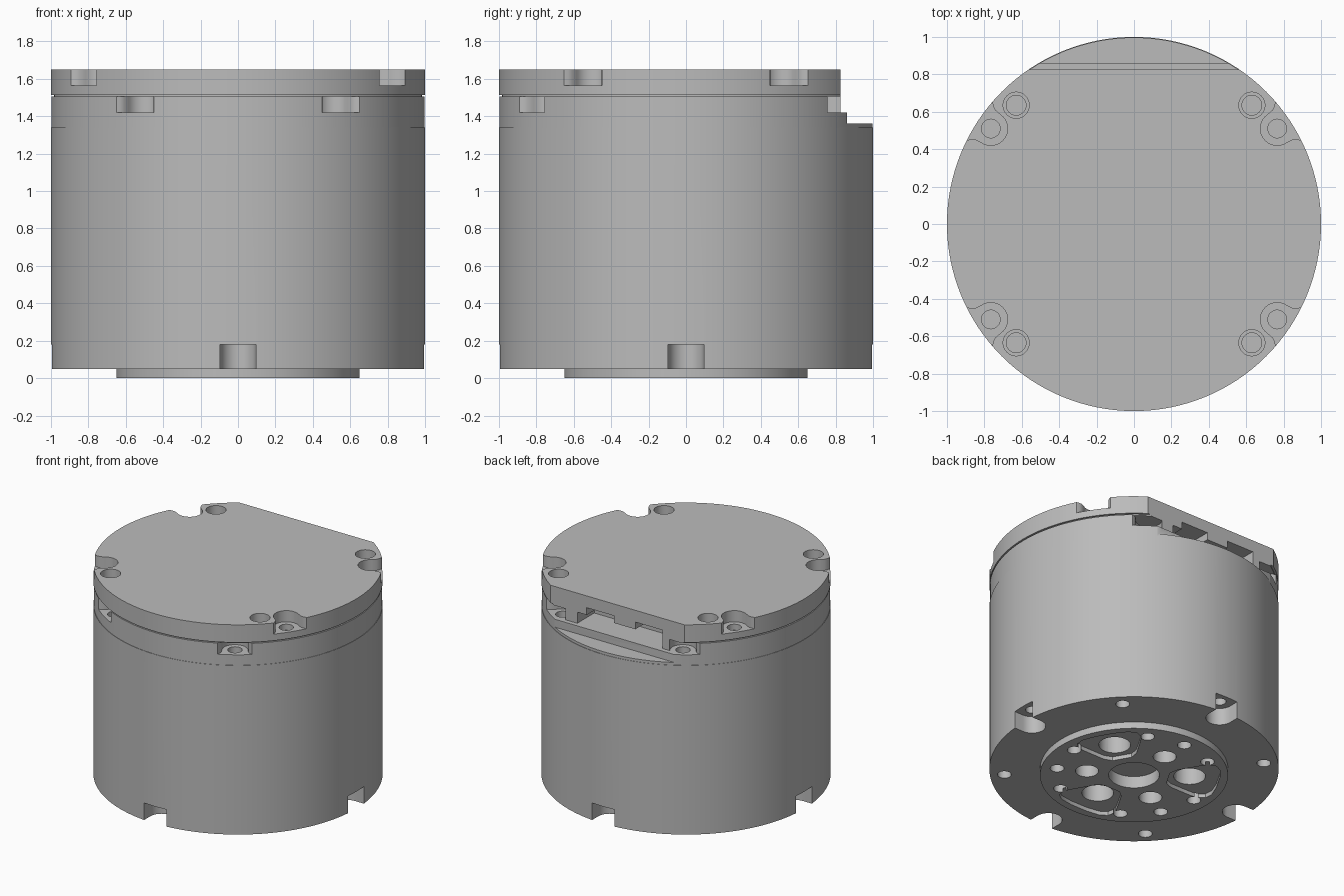
import bpy, bmesh
from math import cos, sin, pi, radians, atan2, hypot

if "Cube" in bpy.data.objects:
    bpy.data.objects.remove(bpy.data.objects["Cube"], do_unlink=True)

grey = bpy.data.materials.new("satin grey")
grey.use_nodes = True
colour = (0.5, 0.5, 0.5, 1)
grey.diffuse_color = colour
grey.node_tree.nodes["Principled BSDF"].inputs["Base Color"].default_value = colour


def prism(name, points, z0, z1, angle=0):
    """Extrude an outline upwards, turned by an angle in degrees."""
    a = radians(angle)
    bm = bmesh.new()
    ring = [bm.verts.new((u * cos(a) - v * sin(a), u * sin(a) + v * cos(a), z0)) for u, v in points]
    face = bm.faces.new(ring)
    new = bmesh.ops.extrude_face_region(bm, geom=[face])["geom"]
    bmesh.ops.translate(bm, vec=(0, 0, z1 - z0), verts=[g for g in new if isinstance(g, bmesh.types.BMVert)])
    bmesh.ops.recalc_face_normals(bm, faces=bm.faces)
    mesh = bpy.data.meshes.new(name)
    bm.to_mesh(mesh)
    bm.free()
    mesh.materials.append(grey)
    obj = bpy.data.objects.new(name, mesh)
    bpy.context.collection.objects.link(obj)
    return obj


def circle(r, u=0, v=0, n=32):
    return [(u + r * cos(2 * pi * i / n), v + r * sin(2 * pi * i / n)) for i in range(n)]


def cut(target, points, z0, z1, angle=0, operation="DIFFERENCE"):
    """Cut (or add) a prism and apply it at once."""
    tool = prism("cutter", points, z0, z1, angle)
    tool.hide_render = True
    mod = target.modifiers.new("cut", "BOOLEAN")
    mod.operation, mod.solver, mod.object = operation, "EXACT", tool
    bpy.context.view_layer.objects.active = target
    bpy.ops.object.modifier_apply(modifier=mod.name)
    bpy.data.objects.remove(tool, do_unlink=True)


def box(x0, x1, y0, y1):
    return [(x0, y0), (x1, y0), (x1, y1), (x0, y1)]


def slot(centre, r, flare):
    """Round-ended notch that opens outwards through the rim."""
    arc = [(centre + r * cos(t), r * sin(t)) for t in (pi / 2 + pi * i / 16 for i in range(17))]
    side = [(0.955, r + flare * 0.1), (0.975, r + flare * 0.4), (1.0, r + flare), (1.1, r + flare)]
    return arc + [(u, -v) for u, v in side] + side[::-1]


def corners(x, y):
    """Angles of a point mirrored into all four quadrants."""
    a = atan2(y, x) * 180 / pi
    return a, 180 - a, 180 + a, -a


# Main housing
housing = prism("housing", circle(1, n=128), 0.05, 1.34)
cut(housing, circle(0.997, n=128), 1.30, 1.505, operation="UNION")
cut(housing, box(-1.2, 1.2, 0.86, 1.2), 1.36, 1.6)
cut(housing, box(-1.2, 1.2, 0.825, 1.2), 1.42, 1.6)
cut(housing, box(-0.38, 0.34, 0.62, 1.2), 1.42, 1.6)
cut(housing, circle(0.64, n=96), 0, 0.24)

# Upper screw notches
for a in corners(0.51, 0.765):
    cut(housing, slot(0.92, 0.09, 0.04), 1.42, 1.6, a)
    cut(housing, circle(0.05, 0.915), 1.3, 1.45, a)

# Lower screw notches and mounting holes
for i in range(4):
    cut(housing, slot(0.92, 0.095, 0.0), 0, 0.18, 90 * i)
    cut(housing, circle(0.045, 0.92), 0.1, 0.3, 90 * i)
    cut(housing, circle(0.048, 0.9), 0, 0.2, 90 * i + 45)

# Lid with a shadow gap under its rim
lid = prism("lid", circle(1, n=128), 1.515, 1.65)
cut(lid, circle(0.985, n=128), 1.505, 1.56, operation="UNION")
cut(lid, box(-1.2, 1.2, 0.825, 1.2), 1.4, 1.7)
for x0, x1 in ((0.03, 0.26), (-0.38, -0.15)):
    cut(lid, box(x0, x1, 0.62, 1.2), 1.4, 1.56)
for a in corners(0.765, 0.51):
    cut(lid, slot(0.92, 0.09, 0.04), 1.565, 1.7, a)
    cut(lid, circle(0.05, 0.92), 1.52, 1.6, a)
for a in corners(0.63, 0.635):
    r = hypot(0.63, 0.635)
    cut(lid, circle(0.07, r), 1.57, 1.7, a)
    cut(lid, circle(0.053, r), 1.52, 1.6, a)

# Output flange
flange = prism("output_flange", circle(0.65, n=96), 0, 0.22)
cut(flange, circle(0.175, n=48), -0.1, 0.09)
half = [(0.24, 0.07), (0.28, 0.12), (0.42, 0.2), (0.48, 0.23), (0.54, 0.22), (0.575, 0.17), (0.59, 0.07)]
pocket = half + [(u, -v) for u, v in half[::-1]]
for i in range(3):
    a = 120 * i
    cut(flange, pocket, -0.1, 0.03, a + 30)
    cut(flange, circle(0.11, 0.39), -0.1, 0.2, a + 30)
    cut(flange, circle(0.08, 0.33), -0.1, 0.2, a + 90)
    for offset in (60, 90, 120):
        cut(flange, circle(0.048, 0.54), -0.1, 0.2, a + offset)

# Smooth curved walls, keep the machined edges sharp
for obj in (housing, lid, flange):
    bpy.ops.object.select_all(action="DESELECT")
    obj.select_set(True)
    bpy.context.view_layer.objects.active = obj
    bpy.ops.object.shade_smooth_by_angle(angle=radians(30))
